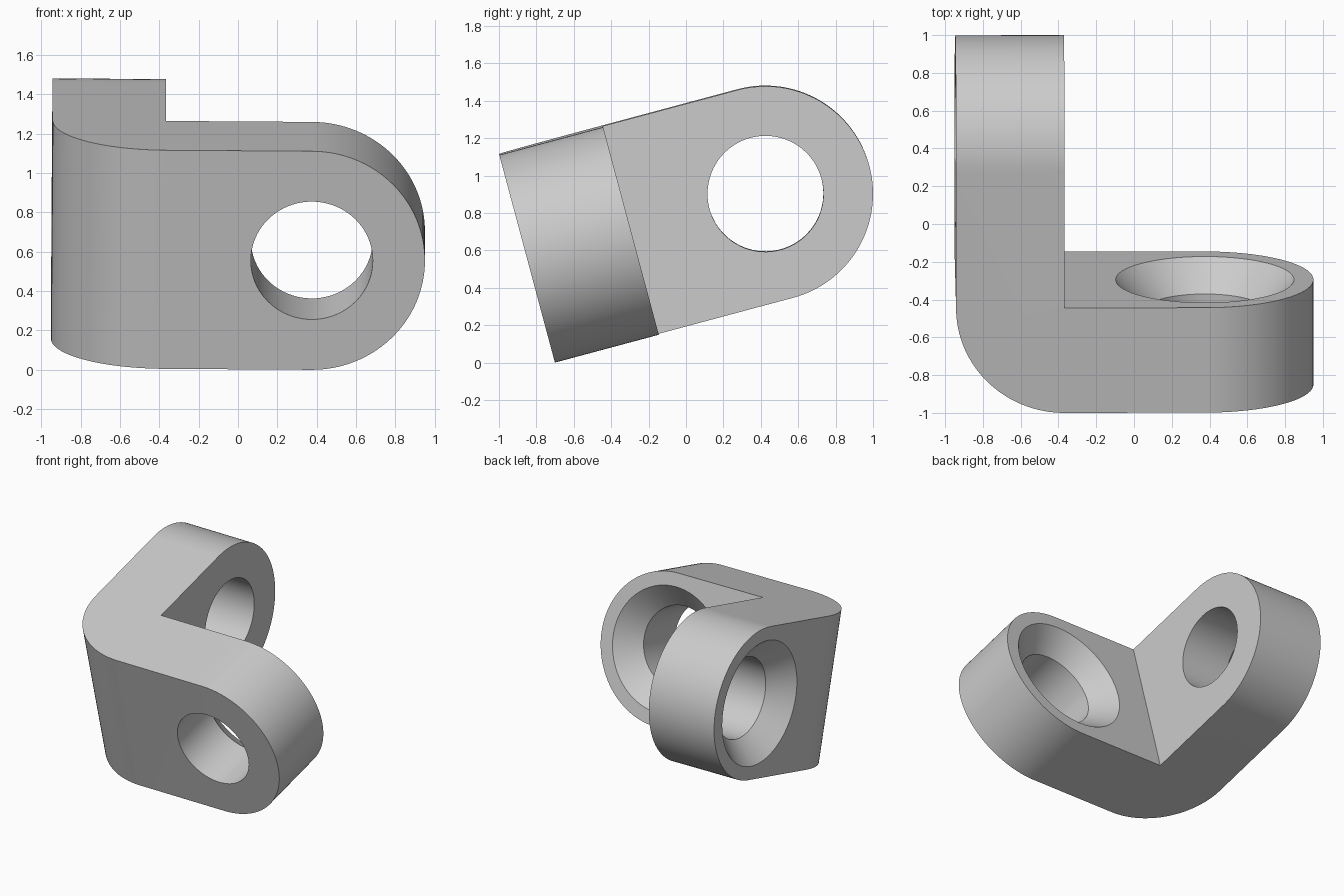
import bpy, bmesh
from math import sin, cos, pi, radians
from mathutils import Matrix, Vector

if "Cube" in bpy.data.objects:
    bpy.data.objects.remove(bpy.data.objects["Cube"], do_unlink=True)

R = 0.575            # arm half height, also the thickness and outer corner radius
L = 1.896            # arm length
HOLE, SINK = 0.31, 0.472
MID = L - R          # centre of each rounded end


def arc(cx, cy, r, start, end, steps):
    angles = [start + (end - start) * i / steps for i in range(steps + 1)]
    return [(cx + r * cos(a), cy + r * sin(a)) for a in angles]


def loft(name, rings):
    """Closed solid through a list of equally long rings of points."""
    bm = bmesh.new()
    loops = [[bm.verts.new(p) for p in ring] for ring in rings]
    n = len(loops[0])
    for a, b in zip(loops, loops[1:]):
        for i in range(n):
            j = (i + 1) % n
            bm.faces.new((a[i], a[j], b[j], b[i]))
    bm.faces.new(loops[0])
    bm.faces.new(loops[-1])
    bmesh.ops.recalc_face_normals(bm, faces=bm.faces)
    mesh = bpy.data.meshes.new(name)
    bm.to_mesh(mesh)
    bm.free()
    ob = bpy.data.objects.new(name, mesh)
    bpy.context.collection.objects.link(ob)
    return ob


def combine(target, tool, operation):
    bpy.context.view_layer.objects.active = target
    mod = target.modifiers.new("cut", "BOOLEAN")
    mod.operation, mod.solver, mod.object = operation, "EXACT", tool
    bpy.ops.object.modifier_apply(modifier=mod.name)
    bpy.data.objects.remove(tool, do_unlink=True)


# L-shaped body with a rounded outer corner
plan = arc(R, R, R, pi, 1.5 * pi, 32) + [(L, 0), (L, R), (R, R), (R, L), (0, L)]
bracket = loft("angle_bracket", [[(x, y, z) for x, y in plan] for z in (0, 2 * R)])

# Rounded arm ends
side = [(-1, 2 * R), (-1, 0)] + arc(MID, R, R, -pi / 2, pi / 2, 64)
combine(bracket, loft("front_arm_end", [[(s, d, z) for s, z in side] for d in (-1, 3)]), "INTERSECT")
combine(bracket, loft("side_arm_end", [[(d, s, z) for s, z in side] for d in (-1, 3)]), "INTERSECT")

# Countersunk holes: wide on the inside of the front arm, outside of the side arm
steps = [(HOLE, -0.1), (HOLE, R - SINK + HOLE), (SINK, R), (SINK + 0.1, R + 0.1)]
circles = [(arc(MID, R, r, 0, 2 * pi, 80)[:-1], d) for r, d in steps]
combine(bracket, loft("front_hole", [[(s, d, z) for s, z in c] for c, d in circles]), "DIFFERENCE")
combine(bracket, loft("side_hole", [[(R - d, s, z) for s, z in c] for c, d in circles]), "DIFFERENCE")

# Lean back, then centre and stand on the ground
mesh = bracket.data
mesh.transform(Matrix.Rotation(radians(15), 4, "X") @ Matrix.Rotation(radians(0.4), 4, "Y"))
low = [min(v.co[i] for v in mesh.vertices) for i in range(3)]
high = [max(v.co[i] for v in mesh.vertices) for i in range(3)]
mesh.transform(Matrix.Translation(Vector((-(low[0] + high[0]) / 2, -(low[1] + high[1]) / 2, -low[2]))))

# Plain grey finish
grey = bpy.data.materials.new("light_grey")
grey.use_nodes = True
colour = (0.6, 0.6, 0.6, 1)
grey.diffuse_color = colour
grey.node_tree.nodes["Principled BSDF"].inputs["Base Color"].default_value = colour
mesh.materials.clear()
mesh.materials.append(grey)

bpy.ops.object.select_all(action="DESELECT")
bracket.select_set(True)
bpy.context.view_layer.objects.active = bracket
bpy.ops.object.shade_smooth_by_angle(angle=radians(30))
